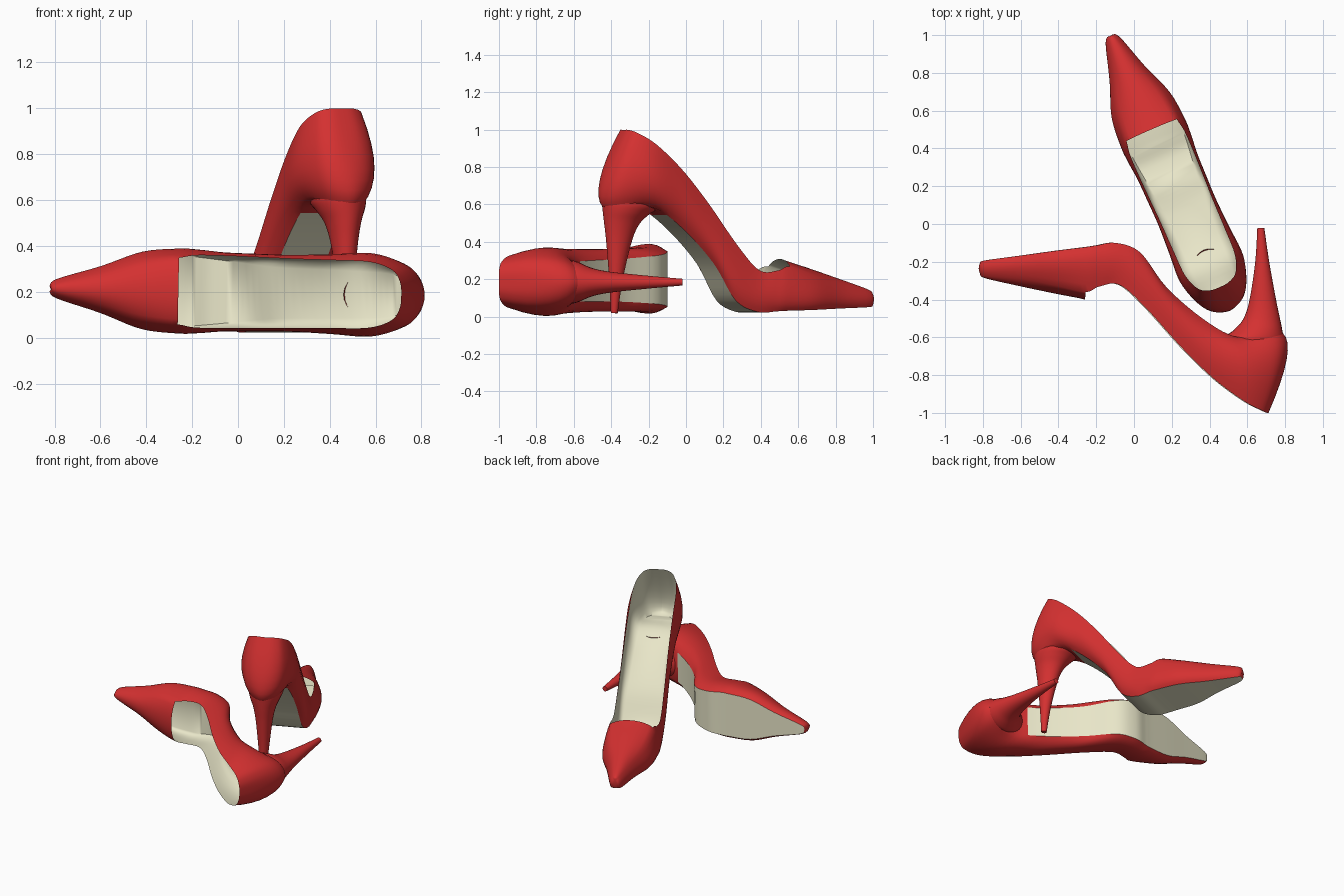
import bpy, math
from mathutils import Matrix, Vector

if "Cube" in bpy.data.objects:
    bpy.data.objects.remove(bpy.data.objects["Cube"])

# Shoe frame: x from toe to heel, y sideways, z up.
# Stations run from toe tip round to heel back; each row holds
# (x, height, half width) of the sole edge, the wall middle and the topline.
ROWS = [
    (-.815, .205, .008, -.822, .235, .012, -.815, .262, .006),
    (-.79, .193, .035, -.79, .235, .042, -.785, .275, .025),
    (-.60, .167, .085, -.60, .220, .102, -.60, .290, .075),
    (-.42, .142, .145, -.42, .215, .168, -.42, .325, .125),
    (-.26, .122, .155, -.26, .210, .185, -.26, .360, .145),
    (-.20, .113, .155, -.17, .200, .182, -.19, .332, .157),
    (-.10, .100, .145, -.06, .200, .172, -.08, .322, .158),
    (.03, .150, .130, .06, .280, .168, .06, .445, .155),
    (.17, .335, .115, .22, .470, .165, .25, .655, .150),
    (.36, .500, .110, .40, .640, .172, .42, .820, .148),
    (.53, .595, .105, .58, .720, .180, .575, .935, .143),
    (.68, .590, .095, .72, .740, .140, .67, .985, .110),
    (.755, .580, .060, .785, .730, .085, .705, 1.0, .060),
    (.79, .580, 0, .808, .720, 0, .712, 1.0, 0)]
CREST = [.268, .288, .330, .368, .400]      # vamp centre heights
VAMP, SUB, WALL, ROOF = 4, 5, 8, 6
# Stiletto rings: height, front x, back x, half width
HEEL = [(.02, .653, .69, .018), (.2, .642, .716, .034), (.4, .612, .752, .055),
        (.5, .58, .773, .075), (.56, .53, .785, .1), (.595, .48, .791, .113),
        (.62, .46, .788, .115)]


def spline(rows, last):
    """Catmull-Rom refinement of a table of rows."""
    p = [rows[0]] + rows + [last]
    out = []
    for i in range(1, len(p) - 2):
        for k in range(SUB):
            t = k / SUB
            out.append([.5 * (2*b + (c-a)*t + (2*a-5*b+4*c-d)*t*t + (3*b-a-3*c+d)*t**3)
                        for a, b, c, d in zip(*p[i-1:i+3])])
    return out + [list(rows[-1])]


mirror_row = [-c if i % 3 == 2 else c for i, c in enumerate(ROWS[-2])]
stations = spline(ROWS, mirror_row)
crest = [r[0] for r in spline([(c,) for c in CREST], (CREST[-1] + .03,))]
V = VAMP * SUB


def half_section(i, inner):
    """Points from the sole edge up the wall, then over the vamp."""
    r = list(stations[i])
    if inner:
        back = max(0, min(1, (i / SUB - 10) / 2)) * .012
        r[0] -= back
        r[3] -= back
        r[1] += .045
        r[2] = max(0, r[2] - .004)
        r[5] = max(0, r[5] - .012)
        r[4] += .015
    b, m, t = Vector(r[0:3]), Vector(r[3:6]), Vector(r[6:9])
    pts = []
    for j in range(WALL + 1):
        s = j / WALL
        pts.append(b*(1-s)*(1-2*s) + m*4*s*(1-s) + t*s*(2*s-1))
    if i <= V:
        drop = .012 * min(1, (V - i) / 3) if inner else 0
        hc = crest[i] - drop
        for j in range(1, ROOF + 1):
            s = j / ROOF
            w = t.z * ((1-s)**2 + 2*s*(1-s)*.6)
            h = t.y*(1-s)**2 + hc*(1-(1-s)**2)
            pts.append(Vector((t.x, h, w)))
    return [(p.x, p.z, p.y) for p in pts]


def clean_mesh(name, verts, faces, mat):
    import bmesh
    me = bpy.data.meshes.new(name)
    me.from_pydata(verts, [], faces)
    bm = bmesh.new()
    bm.from_mesh(me)
    bmesh.ops.remove_doubles(bm, verts=bm.verts, dist=.0004)
    bmesh.ops.recalc_face_normals(bm, faces=bm.faces)
    bm.to_mesh(me)
    bm.free()
    me.materials.append(mat)
    return me


def shell(name, mat, first, inner=False, walls=True, floor=(0, 0)):
    """Loft both sides, plus a floor between two station indices."""
    verts, faces, idx = [], [], {}
    n = len(stations)
    for i in range(first, n):
        for j, p in enumerate(half_section(i, inner)):
            for side in (1, -1):
                idx[i, j, side] = len(verts)
                verts.append((p[0], p[1] * side, p[2]))
    for i in range(first, n - 1):
        top = WALL + ROOF if i < V else WALL
        for side in (1, -1):
            for j in range(top if walls else 0):
                q = [idx[i, j, side], idx[i+1, j, side], idx[i+1, j+1, side], idx[i, j+1, side]]
                faces.append(q[::side])
        if floor[0] <= i < floor[1]:
            faces.append([idx[i, 0, 1], idx[i, 0, -1], idx[i+1, 0, -1], idx[i+1, 0, 1]])
    if walls and not inner:                       # close the toe tip
        k = WALL + ROOF
        faces.append([idx[0, j, 1] for j in range(k + 1)]
                     + [idx[0, j, -1] for j in range(k - 1, -1, -1)])
    used = sorted({v for f in faces for v in f})
    remap = {v: a for a, v in enumerate(used)}
    return clean_mesh(name, [verts[v] for v in used],
                      [[remap[v] for v in f] for f in faces], mat)


def stiletto(name, mat, seg=28):
    rings = spline(HEEL, HEEL[-1])
    verts, faces = [], []
    for h, x0, x1, w in rings:
        for k in range(seg):
            a = 2 * math.pi * k / seg
            verts.append(((x0+x1)/2 + (x1-x0)/2*math.cos(a), w*math.sin(a), h))
    for i in range(len(rings) - 1):
        for k in range(seg):
            a, b = i*seg + k, i*seg + (k+1) % seg
            faces.append([a, b, b + seg, a + seg])
    faces.append(list(range(seg))[::-1])
    return clean_mesh(name, verts, faces, mat)


def material(name, rgb):
    m = bpy.data.materials.new(name)
    m.diffuse_color = (*rgb, 1)
    m.use_nodes = True
    m.node_tree.nodes["Principled BSDF"].inputs["Base Color"].default_value = m.diffuse_color
    return m


red = material("red_leather", (.66, .03, .03))
cream = material("cream_lining", (.81, .79, .58))
end, seat = len(stations) - 1, 10 * SUB - 2
parts = {
    "upper": shell("upper", red, 0, floor=(seat, end)),
    "sole": shell("sole", cream, 0, walls=False, floor=(0, seat)),
    "lining": shell("lining", cream, 2 * SUB, inner=True, floor=(0, end)),
    "heel": stiletto("heel", red)}

# One shoe stands, the other lies on its side
standing = (Matrix.Translation((.21, .228, -.065))
            @ Matrix.Rotation(math.radians(-66.6), 4, 'Z')
            @ Matrix.Rotation(math.radians(-5.5), 4, 'Y'))
lying = (Matrix.Translation((0, 0, .198)) @ Matrix.Rotation(.02, 4, 'Y')
         @ Matrix.Rotation(math.radians(90), 4, 'X'))
for label, mat in (("standing", standing), ("lying", lying)):
    for part, me in parts.items():
        ob = bpy.data.objects.new(f"{label}_{part}", me.copy())
        bpy.context.collection.objects.link(ob)
        ob.matrix_world = mat
        bpy.context.view_layer.objects.active = ob
        bpy.ops.object.select_all(action='DESELECT')
        ob.select_set(True)
        bpy.ops.object.shade_smooth_by_angle(angle=math.radians(50))
